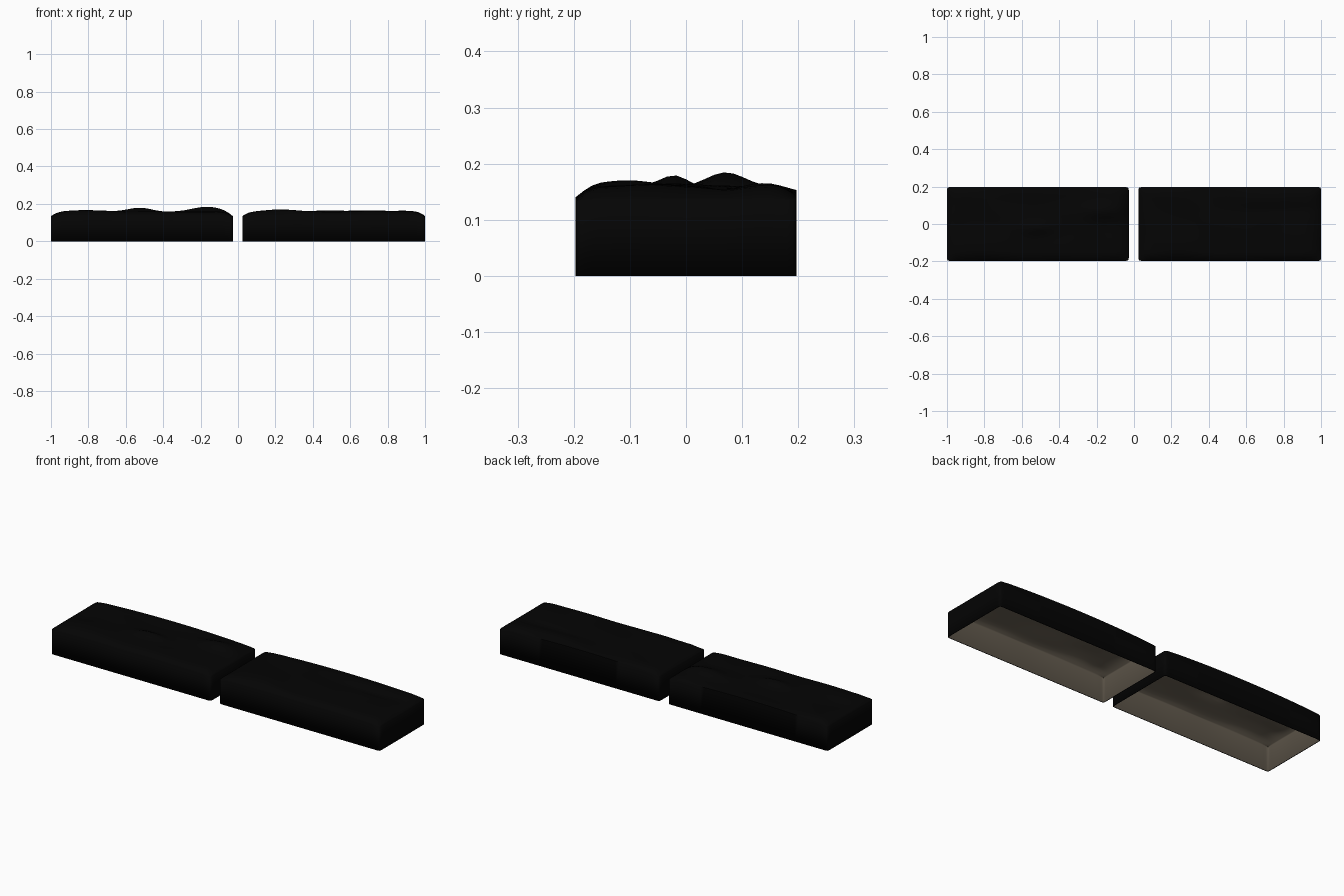
import bpy, bmesh, math

if "Cube" in bpy.data.objects:
    bpy.data.objects.remove(bpy.data.objects["Cube"])


def paint(name, color):
    m = bpy.data.materials.new(name)
    m.diffuse_color = (*color, 1)
    m.use_nodes = True
    m.node_tree.nodes["Principled BSDF"].inputs["Base Color"].default_value = m.diffuse_color
    return m


black = paint("black_stone", (0.0012, 0.0012, 0.0012))
tan = paint("tan_lining", (0.15, 0.125, 0.092))
HALF_Y, CORNER = 0.197, 0.012


def spaced(lo, hi, n):
    """Even spacing with extra rows near both ends for the worn edges."""
    e = [0.0, 0.006, 0.016, 0.03]
    mid = [lo + 0.045 + (hi - lo - 0.09) * i / n for i in range(n + 1)]
    return [lo + a for a in e] + mid + [hi - a for a in reversed(e)]


def lumps(x, y, bumps):
    """Sum of soft mounds: (x, y, radius x, radius y, height)."""
    return sum(h * math.exp(-((x - a) / rx) ** 2 - ((y - b) / ry) ** 2)
               for a, b, rx, ry, h in bumps)


def rounded(x, y, lo, hi):
    """Pull points outside the rounded corners back onto the outline."""
    cx = min(max(x, lo + CORNER), hi - CORNER)
    cy = min(max(y, -HALF_Y + CORNER), HALF_Y - CORNER)
    d = math.hypot(x - cx, y - cy)
    if d > CORNER:
        x, y = cx + (x - cx) * CORNER / d, cy + (y - cy) * CORNER / d
    return x, y


def worn_slab(name, lo, hi, base, bumps):
    bm = bmesh.new()
    xs, ys = spaced(lo, hi, 40), spaced(-HALF_Y, HALF_Y, 18)
    # Uneven top that rolls over towards the rim, higher along the back
    rows = []
    for x in xs:
        row = []
        for y in ys:
            ex = max(0.0, min(1, min(x - lo, hi - x) / 0.09))
            ey = max(0.0, min(1, (HALF_Y - abs(y)) / 0.045))
            roll = (1 - (1 - ex) ** 2.5) * (1 - (1 - ey) ** 2)
            along = max(0.0, math.sin(math.pi * (x - lo) / (hi - lo))) ** 0.6
            rim = 0.134 + along * (0.006 + 0.013 * max(0, y) / HALF_Y)
            h = base + lumps(x, y, bumps) + 0.0015 * math.sin(17 * x + 25 * y)
            px, py = rounded(x, y, lo, hi)
            row.append(bm.verts.new((px, py, rim + (h - rim) * roll)))
        rows.append(row)
    for a, b in zip(rows, rows[1:]):
        for j in range(len(ys) - 1):
            bm.faces.new((a[j], b[j], b[j + 1], a[j + 1]))
    # Straight walls, open underneath
    edges = [e for e in bm.edges if e.is_boundary]
    new = bmesh.ops.extrude_edge_only(bm, edges=edges)["geom"]
    for g in new:
        if isinstance(g, bmesh.types.BMVert):
            g.co.z = 0.0
    bmesh.ops.recalc_face_normals(bm, faces=bm.faces[:])
    top = max(bm.faces, key=lambda f: f.calc_center_median().z)
    if top.normal.z < 0:
        bmesh.ops.reverse_faces(bm, faces=bm.faces[:])
    me = bpy.data.meshes.new(name)
    bm.to_mesh(me)
    bm.free()
    ob = bpy.data.objects.new(name, me)
    bpy.context.collection.objects.link(ob)
    me.materials.append(black)
    me.materials.append(tan)
    bpy.ops.object.select_all(action='DESELECT')
    bpy.context.view_layer.objects.active = ob
    ob.select_set(True)
    bpy.ops.object.shade_smooth_by_angle(angle=math.radians(70))
    # Thin tan lining on the hollow underside
    shell = ob.modifiers.new("lining", 'SOLIDIFY')
    shell.thickness, shell.offset, shell.material_offset = 0.004, -1, 1


worn_slab("left_slab", -1.0, -0.028, 0.157, [
    (-0.17, 0.07, 0.11, 0.05, 0.029), (-0.52, -0.02, 0.09, 0.035, 0.022),
    (-0.78, -0.1, 0.2, 0.07, 0.009), (-0.35, -0.1, 0.15, 0.06, 0.003),
    (-0.5, 0.12, 0.2, 0.05, -0.004), (-0.93, -0.02, 0.06, 0.06, -0.008)])
worn_slab("right_slab", 0.024, 1.0, 0.159, [
    (0.22, -0.11, 0.12, 0.07, 0.010), (0.75, 0.07, 0.2, 0.03, -0.008),
    (0.5, -0.02, 0.2, 0.07, 0.004), (0.75, 0.14, 0.2, 0.04, 0.006),
    (0.85, -0.08, 0.1, 0.06, 0.004)])
